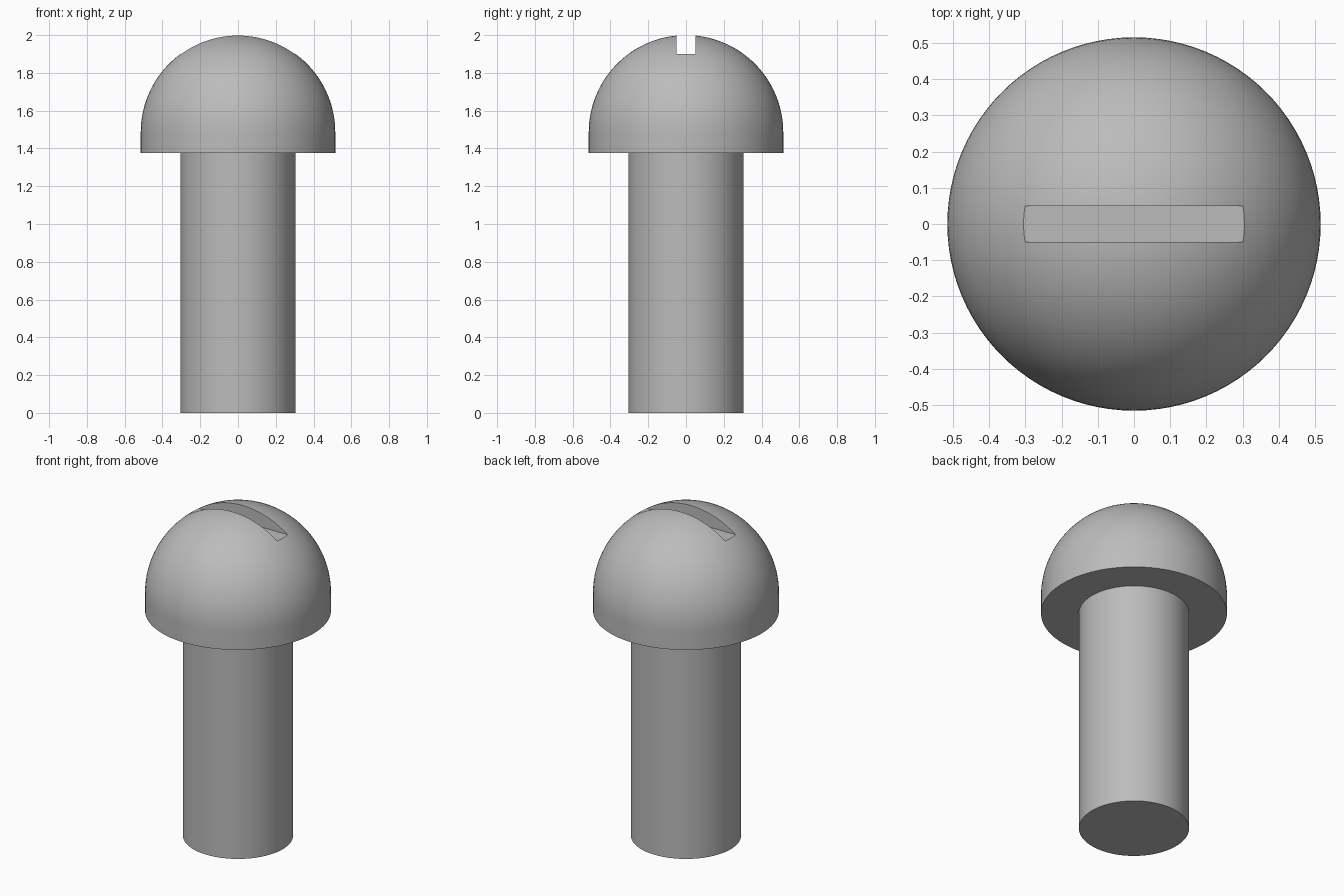
import bpy, bmesh
from math import sin, cos, pi
from mathutils import Matrix

if "Cube" in bpy.data.objects:
    bpy.data.objects.remove(bpy.data.objects["Cube"], do_unlink=True)

HEAD_R, SHANK_R = 0.515, 0.305
HEAD_BOTTOM, DOME_BASE, TOP = 1.375, 1.485, 2.0
SLOT_FLOOR, SLOT_WIDTH = 1.9, 0.1
SIDES, RINGS = 96, 28

steel = bpy.data.materials.new("plain_grey")
steel.use_nodes = True
colour = (0.5, 0.5, 0.5, 1)
steel.diffuse_color = colour
steel.node_tree.nodes["Principled BSDF"].inputs["Base Color"].default_value = colour


def make_object(name, bm):
    bmesh.ops.recalc_face_normals(bm, faces=bm.faces)
    mesh = bpy.data.meshes.new(name)
    bm.to_mesh(mesh)
    bm.free()
    mesh.materials.append(steel)
    obj = bpy.data.objects.new(name, mesh)
    bpy.context.collection.objects.link(obj)
    return obj


# Screw: one profile from the shank's foot to the crown, turned about z
profile = [(0, 0), (SHANK_R, 0), (SHANK_R, HEAD_BOTTOM), (HEAD_R, HEAD_BOTTOM)]
for i in range(RINGS):
    a = pi / 2 * i / RINGS
    profile.append((HEAD_R * cos(a), DOME_BASE + (TOP - DOME_BASE) * sin(a)))
profile.append((0, TOP))

bm = bmesh.new()
points = [bm.verts.new((r, 0, z)) for r, z in profile]
edges = [bm.edges.new(pair) for pair in zip(points, points[1:])]
bmesh.ops.spin(bm, geom=points + edges, cent=(0, 0, 0), axis=(0, 0, 1),
               angle=2 * pi, steps=SIDES, use_duplicate=False)
bmesh.ops.remove_doubles(bm, verts=bm.verts, dist=0.0001)
screw = make_object("round_head_screw", bm)

# Slot: straight cut across the crown
bm = bmesh.new()
height = 0.4
bmesh.ops.create_cube(bm, size=1, matrix=Matrix.Translation((0, 0, SLOT_FLOOR + height / 2))
                      @ Matrix.Diagonal((2, SLOT_WIDTH, height, 1)))
cutter = make_object("slot_cutter", bm)
cutter.hide_render = True

cut = screw.modifiers.new("slot", 'BOOLEAN')
cut.operation = 'DIFFERENCE'
cut.solver = 'EXACT'
cut.object = cutter

bpy.ops.object.select_all(action='DESELECT')
screw.select_set(True)
bpy.context.view_layer.objects.active = screw
bpy.ops.object.modifier_apply(modifier=cut.name)
bpy.data.objects.remove(cutter, do_unlink=True)
bpy.ops.object.shade_smooth_by_angle(angle=pi / 6)
